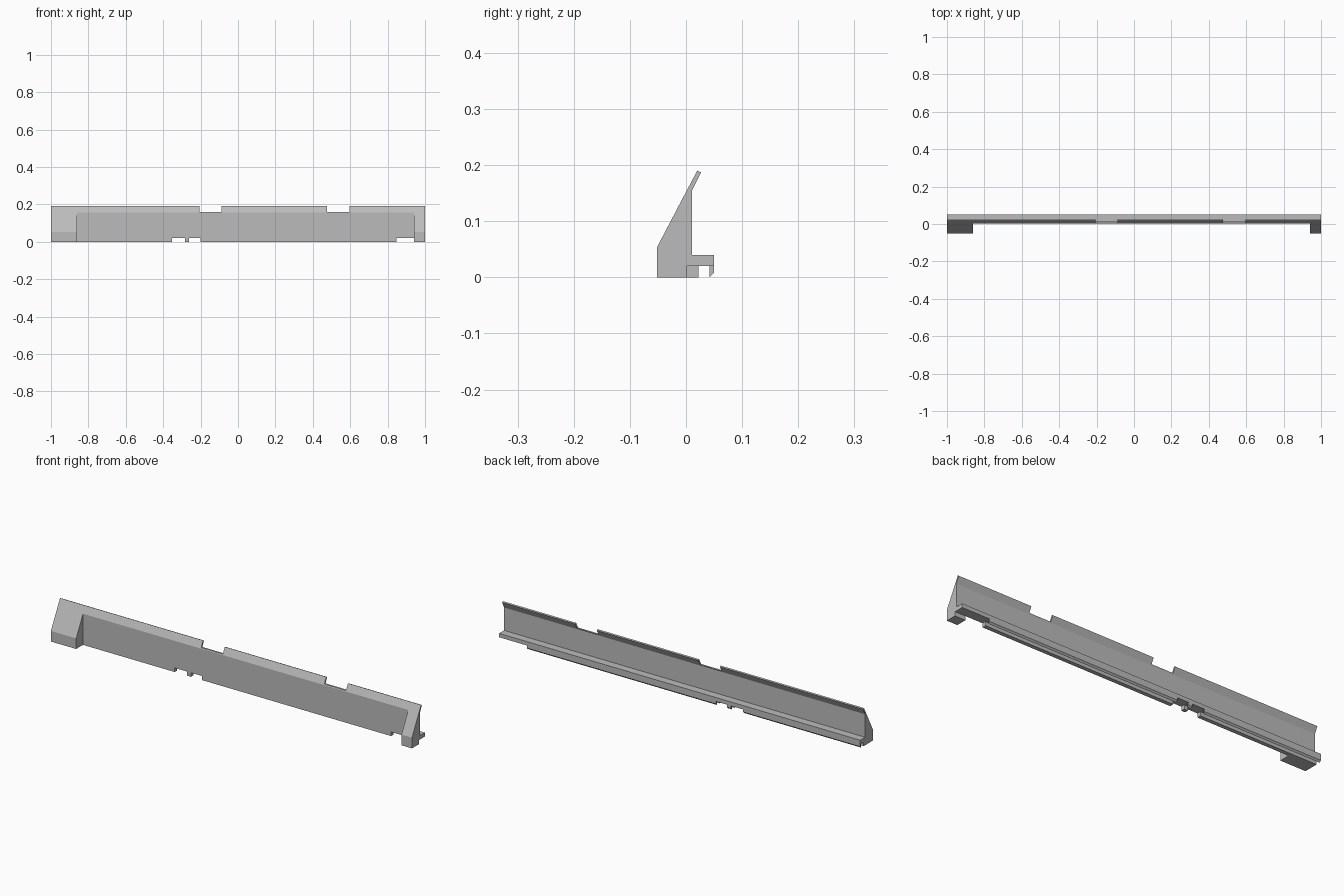
import bpy
import bmesh

cube = bpy.data.objects.get("Cube")
if cube:
    bpy.data.objects.remove(cube, do_unlink=True)

# One plain grey
grey = bpy.data.materials.new("plain_grey")
colour = (0.5, 0.5, 0.5, 1)
grey.diffuse_color = colour
grey.use_nodes = True
grey.node_tree.nodes["Principled BSDF"].inputs["Base Color"].default_value = colour


def prism(name, profile, x0, x1):
    """Sweep a (y, z) profile from x0 to x1."""
    bm = bmesh.new()
    face = bm.faces.new([bm.verts.new((x0, y, z)) for y, z in profile])
    ext = bmesh.ops.extrude_face_region(bm, geom=[face])
    verts = [g for g in ext["geom"] if isinstance(g, bmesh.types.BMVert)]
    bmesh.ops.translate(bm, verts=verts, vec=(x1 - x0, 0, 0))
    bmesh.ops.recalc_face_normals(bm, faces=bm.faces)
    mesh = bpy.data.meshes.new(name)
    bm.to_mesh(mesh)
    bm.free()
    mesh.materials.append(grey)
    obj = bpy.data.objects.new(name, mesh)
    bpy.context.collection.objects.link(obj)
    return obj


def cut(target, x0, x1, z0, z1):
    """Cut a gap through the whole depth, then drop the cutter."""
    tool = prism("gap_cutter", [(-0.2, z0), (0.2, z0), (0.2, z1), (-0.2, z1)], x0, x1)
    tool.hide_render = True
    mod = target.modifiers.new("gap", "BOOLEAN")
    mod.operation = "DIFFERENCE"
    mod.solver = "EXACT"
    mod.object = tool
    bpy.context.view_layer.objects.active = target
    bpy.ops.object.modifier_apply(modifier=mod.name)
    bpy.data.objects.remove(tool, do_unlink=True)


# Long rail: upright wall, leaning top flange, rear ledge, foot and hooked lip
rail_profile = [
    (0.002, 0), (0.002, 0.156), (0.020, 0.190), (0.027, 0.187), (0.011, 0.155),
    (0.011, 0.040), (0.050, 0.040), (0.050, 0.008), (0.042, 0), (0.042, 0.020),
    (0.022, 0.020), (0.022, 0),
]
rail = prism("rail", rail_profile, -1, 1)

# Notches in the top flange
for x0, x1 in ((-0.207, -0.087), (0.475, 0.595)):
    cut(rail, x0, x1, 0.16, 0.3)

# Gaps in the foot and lip
for x0, x1 in ((-0.352, -0.283), (-0.262, -0.2), (0.847, 1.1)):
    cut(rail, x0, x1, -0.1, 0.0205)

# Sloped end blocks on the front
block_profile = [(-0.052, 0), (-0.052, 0.053), (0.002, 0.156), (0.002, 0)]
prism("right_end_block", block_profile, -1, -0.86)
prism("left_end_block", block_profile, 0.942, 1)
